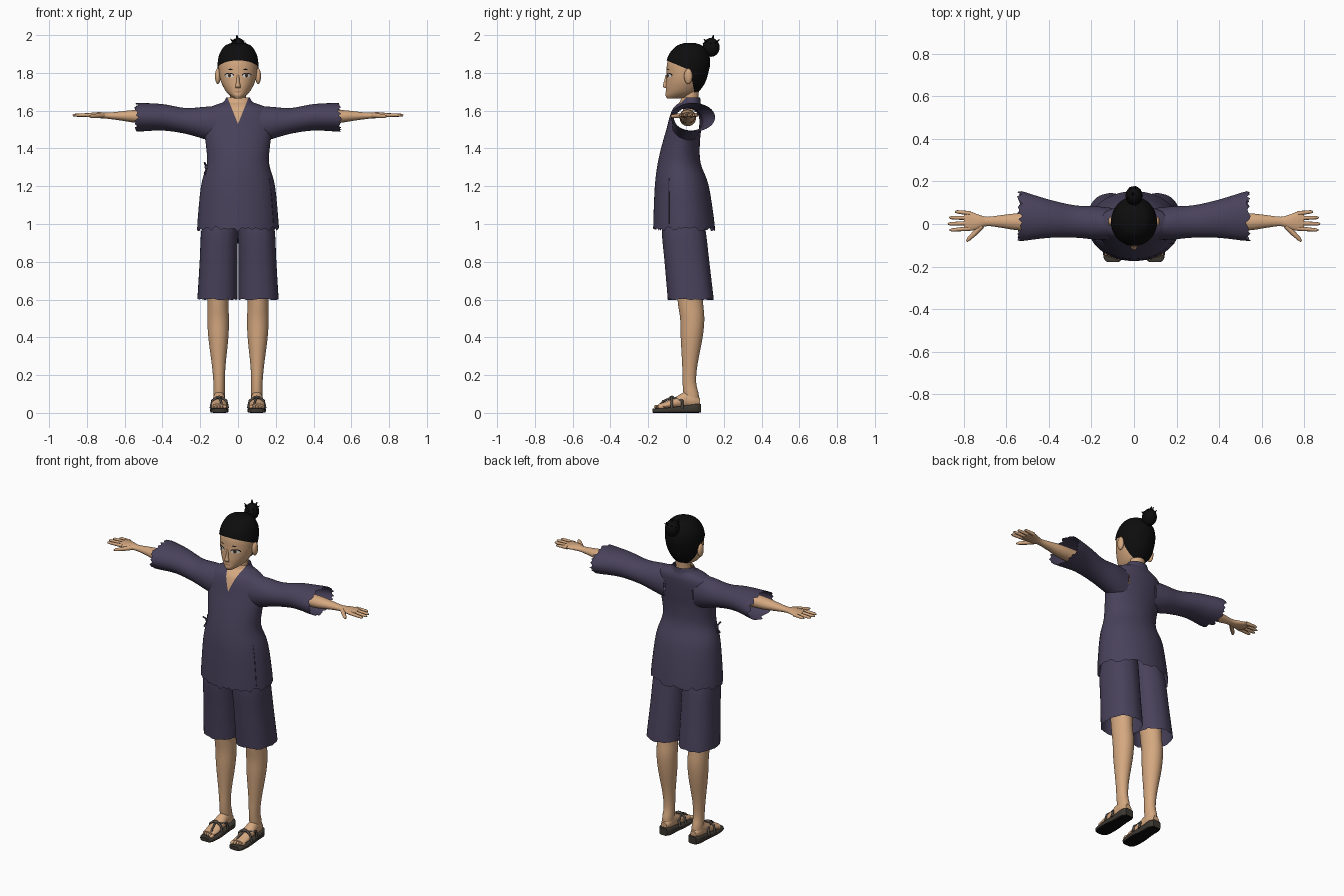
import bpy, bmesh, math, random
from mathutils import Vector
from mathutils.bvhtree import BVHTree

random.seed(4)
if "Cube" in bpy.data.objects:
    bpy.data.objects.remove(bpy.data.objects["Cube"])


def material(name, r, g, b):
    m = bpy.data.materials.new(name)
    m.use_nodes = True
    m.diffuse_color = (r, g, b, 1)
    m.node_tree.nodes["Principled BSDF"].inputs["Base Color"].default_value = (r, g, b, 1)
    return m


skin = material("skin", .66, .39, .215)
cloth = material("indigo cloth", .066, .054, .105)
seam = material("dark seam", .025, .02, .04)
black = material("black hair", .004, .004, .004)
sole = material("dark sole", .045, .038, .03)
leather = material("strap leather", .085, .072, .06)
white = material("eye white", .75, .7, .64)
iris = material("iris brown", .05, .03, .02)
lip = material("lip", .36, .16, .1)

PLACE = {"x": lambda t, a, b: (t, a, b), "y": lambda t, a, b: (a, t, b), "z": lambda t, a, b: (a, b, t)}
SIDES = (("left_", 1), ("right_", -1))


def store(name, bm, *mats):
    me = bpy.data.meshes.new(name)
    bm.to_mesh(me)
    bm.free()
    for m in mats:
        me.materials.append(m)
    ob = bpy.data.objects.new(name, me)
    bpy.context.collection.objects.link(ob)
    return ob


def spline(rings, sub):
    out = []
    for i in range(len(rings) - 1):
        a, b, c, d = (rings[min(max(i + k, 0), len(rings) - 1)] for k in (-1, 0, 1, 2))
        for k in range(sub):
            t = k / sub
            out.append([q + .5 * t * (r - p + t * (2 * p - 5 * q + 4 * r - s + t * (3 * (q - r) + s - p)))
                        for p, q, r, s in zip(a, b, c, d)])
    return out + [list(rings[-1])]


def loft(name, axis, rings, *mats, n=32, s=1, p=1, caps=True, jag=0, crease=0, sub=4):
    """Rings hold position, two centres and two radii; jag tears the first edge."""
    bm = bmesh.new()
    rows = []
    rings = spline(rings, sub)
    out = math.copysign(1, rings[0][0] - rings[1][0])
    for j, (t, ca, cb, ra, rb) in enumerate(rings):
        row = []
        for i in range(n):
            w = math.tau * i / n
            c, d = math.cos(w), math.sin(w)
            k = 1 + crease * max(0, 1 - abs(c) * 5)
            u = ca + ra * math.copysign(abs(c) ** p, c)
            v = cb + rb * k * math.copysign(abs(d) ** p, d)
            x, y, z = PLACE[axis](t + (out * jag * random.random() if j == 0 else 0), u, v)
            row.append(bm.verts.new((s * x, y, z)))
        rows.append(row)
    for r, q in zip(rows, rows[1:]):
        for i in range(n):
            bm.faces.new((r[i], r[(i + 1) % n], q[(i + 1) % n], q[i]))
    if caps:
        bm.faces.new(rows[0])
        bm.faces.new(rows[-1])
    bmesh.ops.recalc_face_normals(bm, faces=bm.faces)
    return store(name, bm, *mats)


def trim(ob, planes=(), drop=None, paint=None):
    """Cut along planes, then drop or paint faces by a rule."""
    bm = bmesh.new()
    bm.from_mesh(ob.data)
    for co, no in planes:
        bmesh.ops.bisect_plane(bm, geom=bm.verts[:] + bm.edges[:] + bm.faces[:], plane_co=co, plane_no=no)
    if drop:
        gone = [f for f in bm.faces if drop(f.calc_center_median())]
        bmesh.ops.delete(bm, geom=gone, context="FACES")
    if paint:
        for f in bm.faces:
            f.material_index = int(paint(f))
    bm.to_mesh(ob.data)
    bm.free()


def ball(name, co, size, mat):
    bm = bmesh.new()
    bmesh.ops.create_uvsphere(bm, u_segments=20, v_segments=12, radius=1)
    bmesh.ops.scale(bm, vec=size, verts=bm.verts)
    bmesh.ops.translate(bm, vec=co, verts=bm.verts)
    return store(name, bm, mat)


def tube(name, pts, radii, mat):
    cu = bpy.data.curves.new(name, "CURVE")
    cu.dimensions = "3D"
    cu.bevel_depth = 1
    cu.bevel_resolution = 2
    cu.use_fill_caps = True
    sp = cu.splines.new("POLY")
    sp.points.add(len(pts) - 1)
    for q, co, r in zip(sp.points, pts, radii):
        q.co = (*co, 1)
        q.radius = r
    sp.use_smooth = True
    cu.materials.append(mat)
    bpy.context.collection.objects.link(bpy.data.objects.new(name, cu))


def surface(ob):
    return BVHTree.FromPolygons([v.co for v in ob.data.vertices], [p.vertices[:] for p in ob.data.polygons])


def decal(name, tree, cx, cz, rx, rz, mat, lift):
    """Thin oval plate that follows the face."""
    bm = bmesh.new()
    bmesh.ops.create_grid(bm, x_segments=8, y_segments=8, size=1)
    for v in bm.verts:
        x, z = v.co.x, v.co.y
        x, z = x * math.sqrt(1 - z * z / 2), z * math.sqrt(1 - x * x / 2)
        x, z = cx + rx * x, cz + rz * z
        v.co = tree.ray_cast(Vector((x, -1, z)), Vector((0, 1, 0)))[0] - Vector((0, lift, 0))
    for f in bm.faces:
        f.normal_update()
        if f.normal.y > 0:
            f.normal_flip()
    store(name, bm, mat)


# Tunic: hollow shell, open armholes, skin showing in the neck slit
tunic = loft("tunic", "z", [
    (.985, 0, -.01, .217, .164), (1.2, 0, -.022, .196, .143), (1.32, 0, -.036, .165, .114),
    (1.42, 0, -.027, .17, .1), (1.5, 0, -.012, .183, .092), (1.57, 0, 0, .183, .086),
    (1.61, 0, .008, .16, .078), (1.632, 0, .015, .115, .065), (1.645, 0, .022, .078, .055),
    (1.67, 0, .025, .062, .05)], cloth, skin, n=72, caps=False, jag=.025)
SLIT = 1.53
trim(tunic, [((0, 0, SLIT), (k, 0, -.4)) for k in (1, -1)],
     drop=lambda c: abs(c.x) > .09 and ((c.y - .005) / .07) ** 2 + ((c.z - 1.535) / .078) ** 2 < 1,
     paint=lambda f: f.calc_center_median().y < 0
     and abs(f.calc_center_median().x) < .4 * (f.calc_center_median().z - SLIT))
shell = surface(tunic)
line = [shell.ray_cast(Vector((1, -.09, z)), Vector((-1, 0, 0)))[0] for z in (1, 1.08, 1.16, 1.24)]
tube("tunic_side_seam", line, [.002] * 4, seam)

# Side tie
knot = Vector((-.165, -.06, 1.3))
ball("tie_knot", knot, (.012, .014, .012), cloth)
for i, (dy, dz) in enumerate(((-.025, .025), (.02, .02), (-.015, -.04), (.012, -.035))):
    tube(f"tie_end_{i + 1}", [knot, knot + Vector((-.012, dy, dz))], (.003, .005), cloth)

# Neck and head: rings give height, front, back and half width
loft("neck", "z", [(1.6, 0, .025, .05, .042), (1.65, 0, .025, .043, .04), (1.73, 0, .03, .045, .04)], skin)
HEAD = [(1.665, -.1, -.03, .02), (1.68, -.108, .03, .042), (1.7, -.107, .06, .062), (1.73, -.107, .085, .08),
        (1.76, -.105, .1, .092), (1.8, -.103, .112, .1), (1.85, -.1, .122, .102), (1.9, -.083, .115, .092),
        (1.935, -.047, .085, .066), (1.95, -.01, .05, .035), (1.953, .01, .03, .012)]


def head_loft(name, mat, grow):
    return loft(name, "z", [(z + (grow if z > 1.93 else 0), 0, (f + b) / 2, w + grow, (b - f) / 2 + grow)
                            for z, f, b, w in HEAD], mat, n=48)


face = surface(head_loft("head", skin, 0))
hair = head_loft("hair_cap", black, .006)
brow_line = Vector((0, .42, 1))
nape_line = Vector((0, 1, .2))
front, back = Vector((0, -.1, 1.865)), Vector((0, .03, 1.77))
trim(hair, [(front, brow_line), (back, nape_line)],
     drop=lambda c: ((c - front).dot(brow_line) < 0 and (c - back).dot(nape_line) < 0) or c.z < 1.685)

# Bun with loose wisps
bun = Vector((0, .133, 1.935))
ball("hair_bun", bun, (.04, .045, .05), black)
ball("bun_base", (0, .1, 1.915), (.026, .026, .026), black)
tube("bun_wisp_top", [bun, (-.006, .145, 2)], (.02, .003), black)
for i in range(9):
    w = math.tau * i / 9
    d = Vector((.042 * math.cos(w), .045 * math.sin(w), .02 + .03 * random.random()))
    tube(f"bun_wisp_{i + 1}", [bun, bun + d], (.014, .002), black)

# Face features
loft("nose", "z", [(1.72, 0, -.105, .012, .008), (1.73, 0, -.107, .014, .016),
                   (1.75, 0, -.104, .009, .014), (1.79, 0, -.1, .006, .007)], skin, n=16)
decal("mouth", face, 0, 1.7, .018, .0028, lip, .002)
for side, s in SIDES:
    decal(side + "eyelash", face, s * .046, 1.788, .025, .0125, black, .0015)
    decal(side + "eye_white", face, s * .046, 1.785, .022, .0105, white, .003)
    decal(side + "iris", face, s * .045, 1.786, .0085, .0095, iris, .0045)
    decal(side + "eyebrow", face, s * .04, 1.819, .013, .003, black, .002)
    ball(side + "ear", (s * .107, .012, 1.782), (.015, .022, .041), skin)

for side, s in SIDES:
    # Sleeve with torn cuff
    loft(side + "sleeve", "x", [
        (.525, .037, 1.565, .117, .076), (.4, .025, 1.565, .09, .07), (.28, .012, 1.546, .076, .068),
        (.18, .005, 1.535, .078, .085), (.1, 0, 1.525, .075, .1)], cloth, n=48, s=s, caps=False, jag=.025)
    # Arm and hand
    loft(side + "arm", "x", [
        (.25, .01, 1.56, .043, .042), (.4, .008, 1.568, .042, .04), (.54, .01, 1.57, .04, .034),
        (.62, .012, 1.572, .03, .024), (.69, .012, 1.573, .022, .016), (.73, .01, 1.576, .034, .016),
        (.775, .014, 1.577, .046, .012), (.8, .016, 1.577, .04, .007)], skin, s=s)
    for finger, y, tip, ty in (("index", -.021, .866, -.028), ("middle", .004, .875, .001),
                               ("ring", .028, .868, .03), ("little", .05, .842, .057)):
        tube(side + finger + "_finger", [(s * .77, y, 1.577), (s * (tip - .012), ty, 1.576), (s * tip, ty, 1.575)],
             (.011, .008, .004), skin)
    tube(side + "thumb", [(s * .715, -.008, 1.575), (s * .75, -.045, 1.572), (s * .778, -.072, 1.57),
                          (s * .786, -.082, 1.57)], (.014, .012, .009, .004), skin)
    # Shorts leg
    loft(side + "shorts_leg", "z", [
        (.605, .109, .025, .106, .118), (.8, .103, .005, .1, .115), (.97, .097, -.012, .097, .112),
        (1.1, .085, -.015, .085, .09)], cloth, n=40, s=s, p=.85, crease=.03, jag=.008)
    trim(bpy.data.objects[side + "shorts_leg"], drop=lambda c: c.z < .607 and abs(c.y - .025) < .02)
    # Leg and foot
    loft(side + "leg", "z", [
        (.05, .1, .035, .03, .035), (.1, .1, .027, .031, .04), (.16, .1, .018, .03, .036),
        (.25, .102, .02, .036, .04), (.4, .104, .03, .053, .058), (.5, .105, .033, .057, .064),
        (.6, .106, .022, .055, .067), (.8, .1, .01, .065, .07)], skin, s=s)
    loft(side + "foot", "y", [
        (-.145, .1, .036, .036, .012), (-.1, .1, .042, .041, .02), (-.05, .1, .056, .037, .031),
        (0, .1, .07, .032, .044), (.04, .1, .066, .032, .04), (.073, .1, .056, .02, .022)], skin, s=s)
    for i in range(5):
        ball(f"{side}toe_{i + 1}", (s * (.07 + .0155 * i), -.152 + .005 * i, .032),
             (.011 if i == 0 else .008, .018, .011), skin)
    # Sandal: wedge sole with black underside and straps
    base = loft(side + "sandal_sole", "y", [
        (-.178, .099, .012, .028, .011), (-.16, .099, .012, .043, .012), (-.09, .099, .014, .049, .014),
        (0, .099, .02, .042, .02), (.055, .099, .024, .04, .024), (.08, .099, .025, .026, .023)],
        sole, black, s=s, p=.45)
    trim(base, paint=lambda f: f.normal.z < -.7)
    for strap, y in (("front", -.075), ("rear", -.02)):
        arch = [(s * (.099 + dx), y + dy, z) for dx, dy, z in (
            (-.045, 0, .025), (-.036, 0, .065), (-.016, -.075 - y, .08), (.016, -.075 - y, .08),
            (.036, 0, .065), (.045, 0, .025))]
        tube(f"{side}{strap}_strap", arch, [.007] * 6, leather)
    tube(side + "toe_strap", [(s * .083, -.15, .03), (s * .09, -.12, .062), (s * .099, -.075, .081)],
         [.006] * 3, leather)
    ball(side + "strap_knot", (s * .099, -.075, .083), (.018, .012, .008), leather)

# Smooth shading that keeps hard edges
for ob in bpy.context.scene.objects:
    ob.select_set(ob.type == "MESH")
bpy.context.view_layer.objects.active = tunic
bpy.ops.object.shade_smooth_by_angle(angle=math.radians(45))
